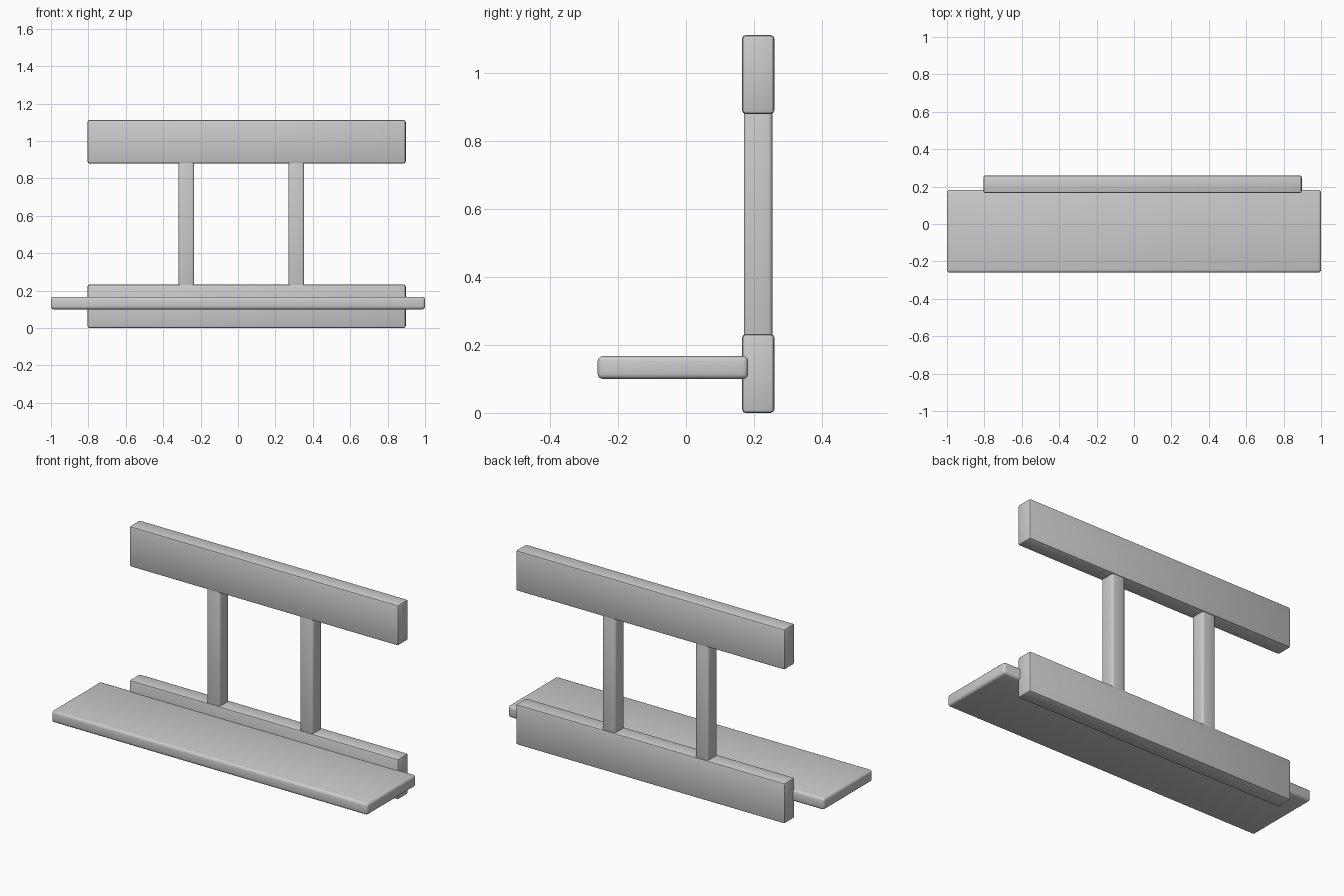
import bpy, bmesh, math

if "Cube" in bpy.data.objects:
    bpy.data.objects.remove(bpy.data.objects["Cube"])


def bar(name, x, y, z, bevel, segments, angle):
    """Rounded box spanning the given (min, max) ranges."""
    mesh = bpy.data.meshes.new(name)
    bm = bmesh.new()
    bmesh.ops.create_cube(bm, size=1)
    for v in bm.verts:
        v.co = [(r[0] + r[1]) / 2 + c * (r[1] - r[0]) for c, r in zip(v.co, (x, y, z))]
    bmesh.ops.bevel(bm, geom=bm.edges[:], offset=bevel, segments=segments,
                    profile=0.5, affect='EDGES')
    bm.to_mesh(mesh)
    bm.free()
    obj = bpy.data.objects.new(name, mesh)
    bpy.context.collection.objects.link(obj)
    bpy.ops.object.select_all(action='DESELECT')
    obj.select_set(True)
    bpy.context.view_layer.objects.active = obj
    bpy.ops.object.shade_smooth_by_angle(angle=math.radians(angle))
    return obj


# Wide seat plank
bar("seat", (-1.0, 1.0), (-0.26, 0.183), (0.10, 0.167), 0.015, 3, 35)

# Lower and upper rails
for name, z0 in (("lower_rail", 0.0), ("upper_rail", 0.88)):
    bar(name, (-0.805, 0.897), (0.165, 0.26), (z0, z0 + 0.232), 0.011, 2, 30)

# Upright posts joining the rails
for name, cx in (("left_post", -0.276), ("right_post", 0.312)):
    bar(name, (cx - 0.042, cx + 0.042), (0.17, 0.254), (0.215, 0.9), 0.012, 3, 35)
